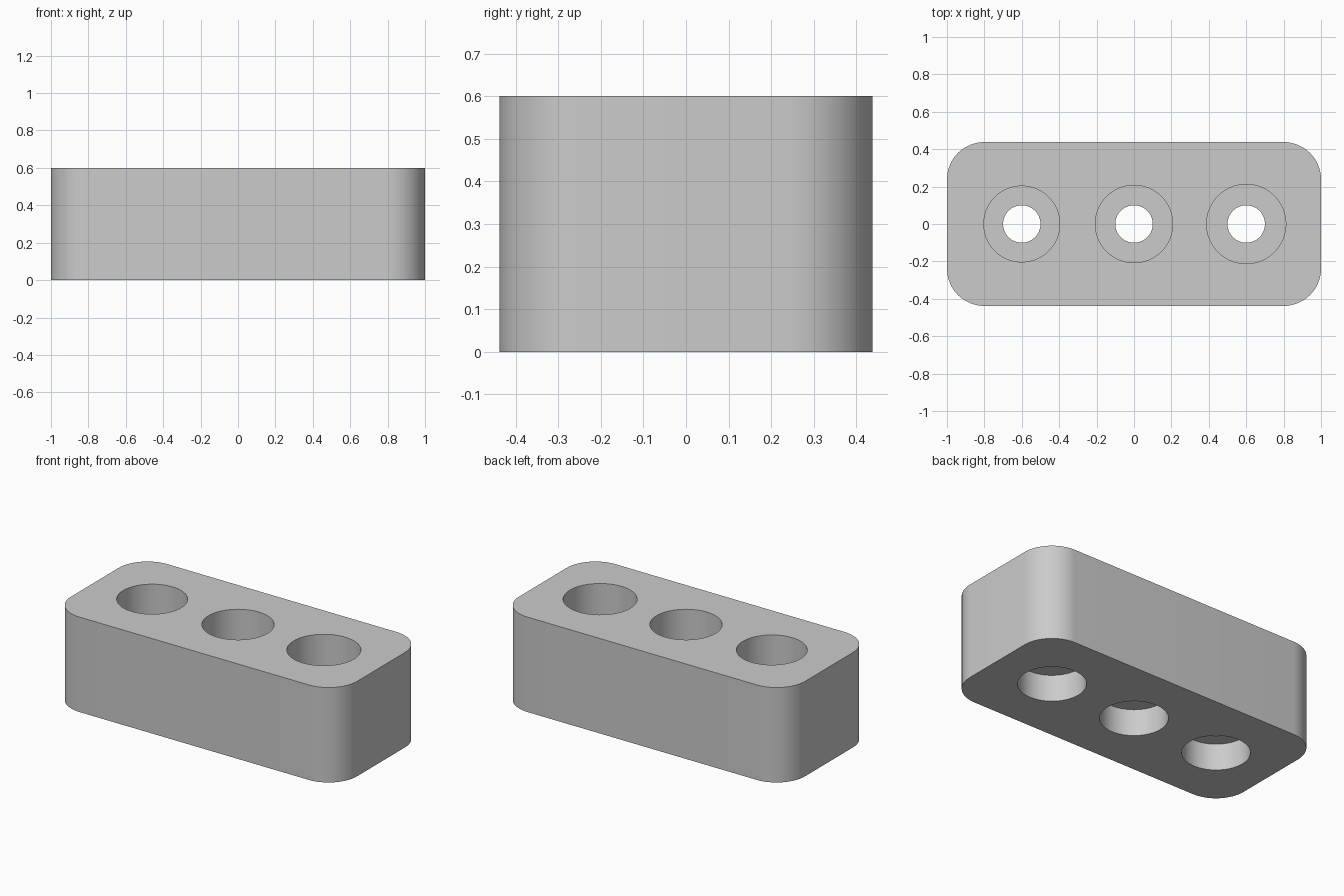
import bpy, bmesh, math

if "Cube" in bpy.data.objects:
    bpy.data.objects.remove(bpy.data.objects["Cube"])

HEIGHT, HALF_X, HALF_Y, CORNER = 0.6, 1.0, 0.438, 0.2
SEGMENTS = 64

grey = bpy.data.materials.new("light_grey")
grey.diffuse_color = (0.6, 0.6, 0.6, 1)
grey.use_nodes = True
grey.node_tree.nodes["Principled BSDF"].inputs["Base Color"].default_value = grey.diffuse_color


def add_object(name, bm):
    bmesh.ops.recalc_face_normals(bm, faces=bm.faces)
    mesh = bpy.data.meshes.new(name)
    bm.to_mesh(mesh)
    bm.free()
    mesh.materials.append(grey)
    obj = bpy.data.objects.new(name, mesh)
    bpy.context.collection.objects.link(obj)
    return obj


def rounded_block():
    """Box with rounded vertical corners."""
    bm = bmesh.new()
    steps = 16
    ring = []
    for corner, (sx, sy) in enumerate([(1, 1), (-1, 1), (-1, -1), (1, -1)]):
        for i in range(steps + 1):
            a = (corner + i / steps) * math.pi / 2
            ring.append(bm.verts.new((sx * (HALF_X - CORNER) + CORNER * math.cos(a),
                                      sy * (HALF_Y - CORNER) + CORNER * math.sin(a), 0)))
    base = bm.faces.new(ring)
    top = bmesh.ops.extrude_face_region(bm, geom=[base])
    verts = [v for v in top["geom"] if isinstance(v, bmesh.types.BMVert)]
    bmesh.ops.translate(bm, verts=verts, vec=(0, 0, HEIGHT))
    if not base.is_valid or not any(all(v.co.z == 0 for v in f.verts) for f in bm.faces):
        bm.faces.new(ring)
    return add_object("block", bm)


def stepped_cutter(name, x, top_radius):
    """Turned solid: lower recess, narrow through hole, wide upper bore."""
    profile = [(0.193, -0.1), (0.193, 0.167), (0.1, 0.167),
               (0.1, 0.27), (top_radius, 0.27), (top_radius, HEIGHT + 0.1)]
    bm = bmesh.new()
    rings = [[bm.verts.new((x + r * math.cos(2 * math.pi * i / SEGMENTS),
                            r * math.sin(2 * math.pi * i / SEGMENTS), z))
              for i in range(SEGMENTS)] for r, z in profile]
    for low, high in zip(rings, rings[1:]):
        for i in range(SEGMENTS):
            j = (i + 1) % SEGMENTS
            bm.faces.new((low[i], low[j], high[j], high[i]))
    bm.faces.new(rings[0])
    bm.faces.new(rings[-1])
    return add_object(name, bm)


block = rounded_block()
bpy.context.view_layer.objects.active = block
block.select_set(True)

# Three stepped holes, each upper bore slightly wider than the last
for x, radius in [(-0.6, 0.203), (0, 0.207), (0.6, 0.212)]:
    cutter = stepped_cutter("hole_cutter", x, radius)
    cutter.hide_render = True
    cut = block.modifiers.new("hole", "BOOLEAN")
    cut.operation = "DIFFERENCE"
    cut.solver = "EXACT"
    cut.object = cutter
    bpy.ops.object.modifier_apply(modifier=cut.name)
    bpy.data.objects.remove(cutter, do_unlink=True)

bpy.ops.object.shade_smooth_by_angle(angle=math.radians(30))
